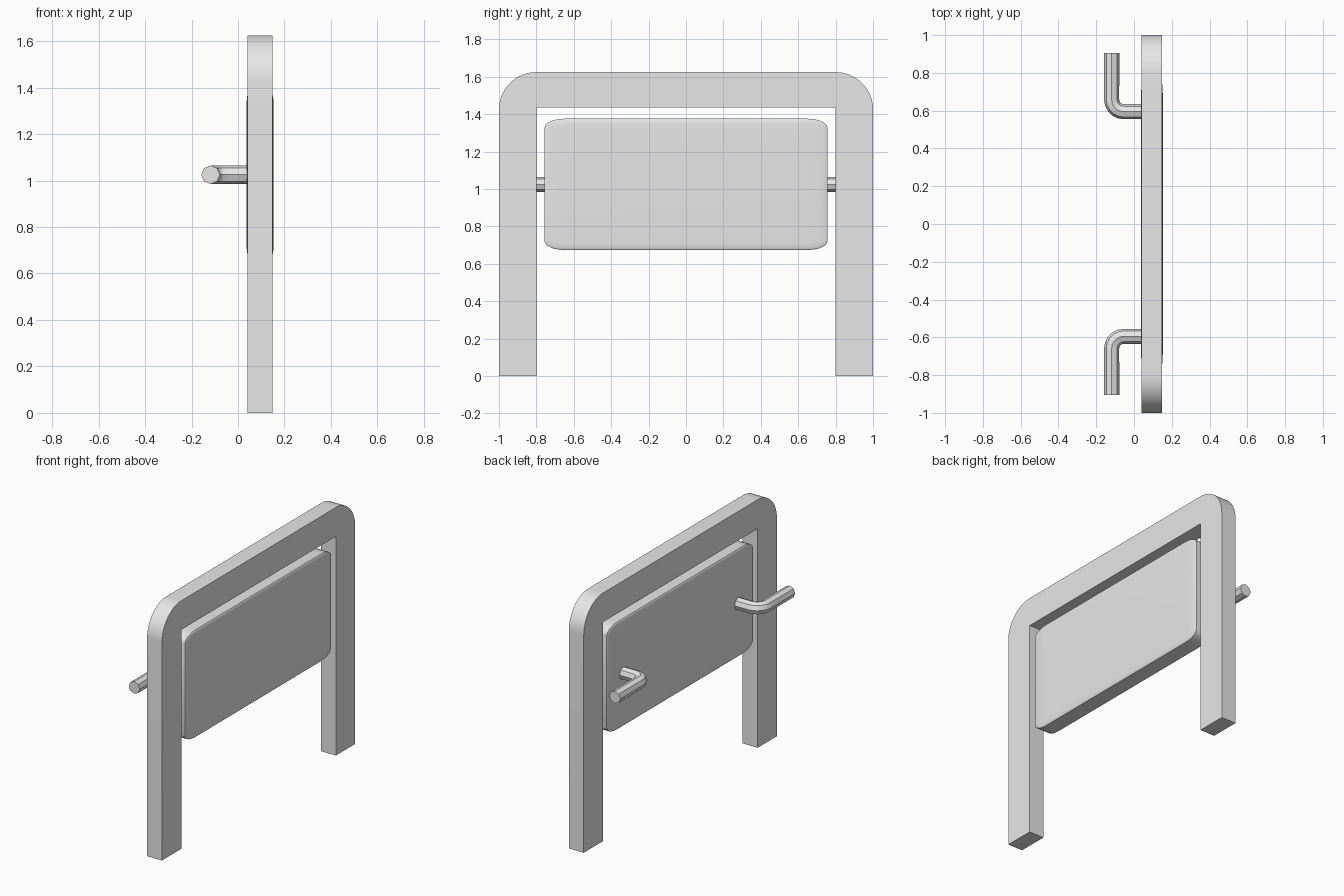
import bpy, bmesh, math

if "Cube" in bpy.data.objects:
    bpy.data.objects.remove(bpy.data.objects["Cube"])

CX = 0.095  # mid-plane of frame and panel
grey = bpy.data.materials.new("light_grey")
grey.diffuse_color = (0.8, 0.8, 0.8, 1)
grey.use_nodes = True
grey.node_tree.nodes["Principled BSDF"].inputs["Base Color"].default_value = grey.diffuse_color


def finish(obj, angle=35):
    obj.data.materials.append(grey)
    bpy.ops.object.select_all(action='DESELECT')
    obj.select_set(True)
    bpy.context.view_layer.objects.active = obj
    if obj.type == 'CURVE':
        bpy.ops.object.convert(target='MESH')
    if angle:
        bpy.ops.object.shade_smooth_by_angle(angle=math.radians(angle))


def mesh_object(name, bm):
    bmesh.ops.recalc_face_normals(bm, faces=bm.faces)
    me = bpy.data.meshes.new(name)
    bm.to_mesh(me)
    bm.free()
    obj = bpy.data.objects.new(name, me)
    bpy.context.collection.objects.link(obj)
    return obj


# Arched frame: rounded outer corners, square opening
R, TOP = 0.2, 1.625
arc = [math.pi / 2 * i / 16 for i in range(17)]
right = [(0.8, 0), (1, 0)] + [(1 - R + R * math.cos(a), TOP - R + R * math.sin(a)) for a in arc]
left = [(-y, z) for y, z in reversed(right)]
profile = right + left + [(-0.8, 1.435), (0.8, 1.435)]
bm = bmesh.new()
face = bm.faces.new([bm.verts.new((CX - 0.054, y, z)) for y, z in profile])
ext = bmesh.ops.extrude_face_region(bm, geom=[face])
bmesh.ops.translate(bm, vec=(0.108, 0, 0),
                    verts=[v for v in ext['geom'] if isinstance(v, bmesh.types.BMVert)])
finish(mesh_object("arched_frame", bm))

# Padded back panel: bevelled cube stretched to size
bm = bmesh.new()
bmesh.ops.create_cube(bm, size=2)
bmesh.ops.bevel(bm, geom=bm.edges[:], offset=0.14, segments=5, profile=0.5, affect='EDGES')
bmesh.ops.scale(bm, vec=(0.058, 0.757, 0.351), verts=bm.verts)
bmesh.ops.translate(bm, vec=(CX, 0, 1.025), verts=bm.verts)
finish(mesh_object("back_panel", bm), 40)

# Bent eight-sided rods behind the panel
for side, label in ((1, "right"), (-1, "left")):
    r = 0.062
    bend = [math.pi / 2 * i / 5 for i in range(6)]
    path = [(0.07, 0.595)]
    path += [(-0.118 + r - r * math.sin(a), 0.595 + r - r * math.cos(a)) for a in bend]
    path += [(-0.118, 0.905)]
    cu = bpy.data.curves.new(label + "_rod", 'CURVE')
    cu.dimensions = '3D'
    cu.bevel_depth = 0.04
    cu.bevel_resolution = 2
    cu.use_fill_caps = True
    sp = cu.splines.new('POLY')
    sp.points.add(len(path) - 1)
    for p, (x, y) in zip(sp.points, path):
        p.co = (x, y * side, 1.025, 1)
    sp.use_smooth = False
    rod = bpy.data.objects.new(label + "_rod", cu)
    bpy.context.collection.objects.link(rod)
    finish(rod, None)
